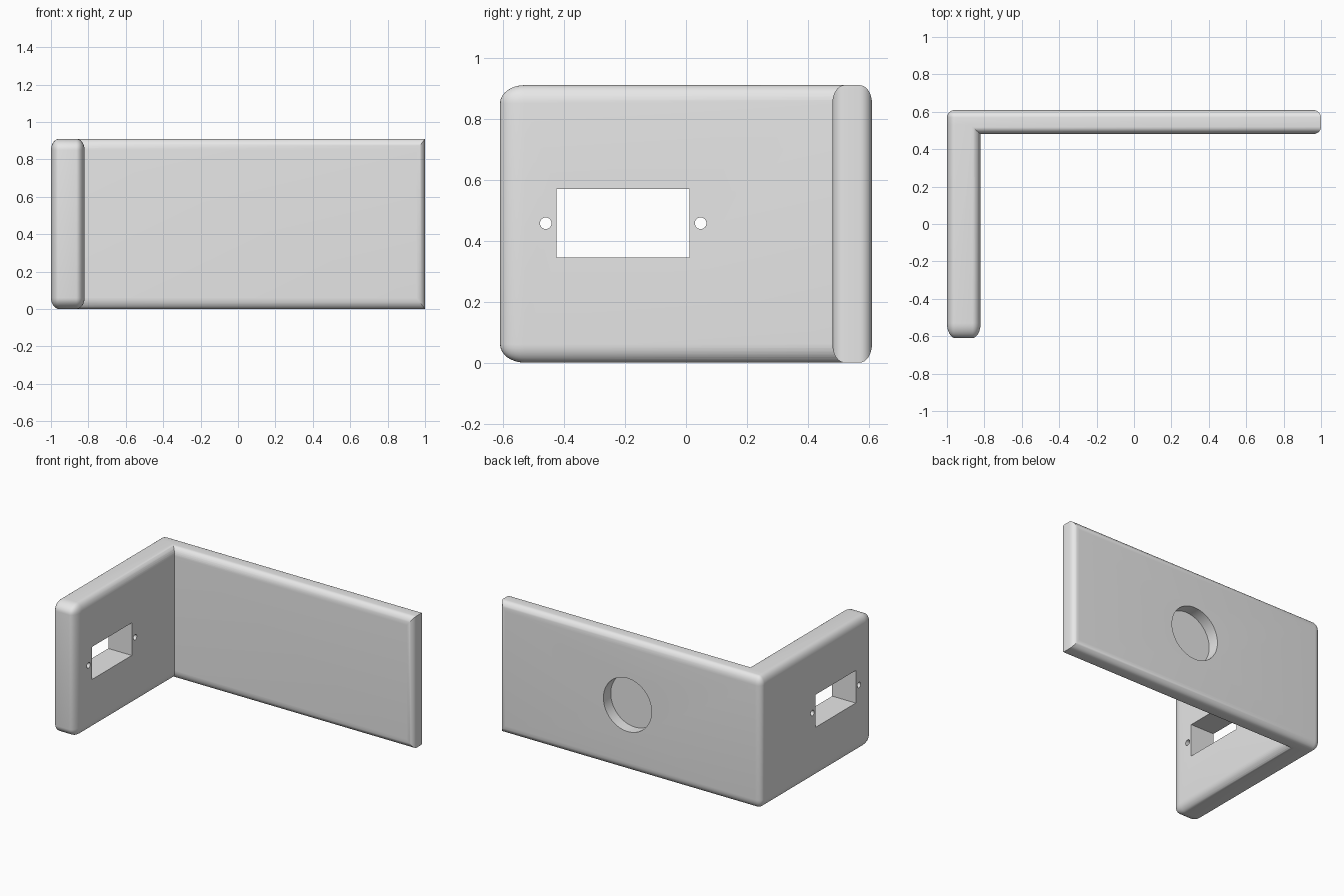
import bpy, bmesh, math
from mathutils import Matrix, Vector

if "Cube" in bpy.data.objects:
    bpy.data.objects.remove(bpy.data.objects["Cube"])

grey = bpy.data.materials.new("plain_grey")
grey.diffuse_color = (0.8, 0.8, 0.8, 1)
grey.use_nodes = True
grey.node_tree.nodes["Principled BSDF"].inputs["Base Color"].default_value = grey.diffuse_color


def make_object(name, bm):
    bmesh.ops.recalc_face_normals(bm, faces=bm.faces)
    mesh = bpy.data.meshes.new(name)
    bm.to_mesh(mesh)
    bm.free()
    mesh.materials.append(grey)
    ob = bpy.data.objects.new(name, mesh)
    bpy.context.collection.objects.link(ob)
    return ob


def box(name, lo, hi, rounding=None, keep=None):
    """Box between two corners; chosen edges get an elliptical rounding."""
    lo, hi = Vector(lo), Vector(hi)
    bm = bmesh.new()
    bmesh.ops.create_cube(bm, size=1)
    for v in bm.verts:
        v.co = [lo[i] + (v.co[i] + 0.5) * (hi[i] - lo[i]) for i in range(3)]
    if rounding:
        edges = [e for e in bm.edges if keep(e.verts[0].co, e.verts[1].co)]
        for v in bm.verts:
            v.co = [v.co[i] / rounding[i] for i in range(3)]
        bmesh.ops.bevel(bm, geom=edges, offset=1, segments=8,
                        profile=0.5, affect='EDGES')
        for v in bm.verts:
            v.co = [v.co[i] * rounding[i] for i in range(3)]
    return make_object(name, bm)


def cylinder(name, centre, radius, depth, axis, sides):
    turn = Matrix.Rotation(math.pi / 2, 4, axis)
    bm = bmesh.new()
    bmesh.ops.create_cone(bm, cap_ends=True, segments=sides, radius1=radius,
                          radius2=radius, depth=depth,
                          matrix=Matrix.Translation(centre) @ turn)
    return make_object(name, bm)


def combine(target, other, operation):
    bpy.context.view_layer.objects.active = target
    mod = target.modifiers.new("join", 'BOOLEAN')
    mod.operation = operation
    mod.solver = 'EXACT'
    mod.object = other
    bpy.ops.object.modifier_apply(modifier=mod.name)
    bpy.data.objects.remove(other)


# Long back plate: the short edges at its free end stay square
bracket = box("corner_bracket", (-1, 0.48, 0), (1, 0.61, 0.91),
              (0.045, 0.04, 0.06),
              lambda a, b: not (a.x > 0 and b.x > 0 and abs(a.y - b.y) > 0.01))

# Side plate: rounded all over except where it runs into the back plate
side = box("side_plate", (-1, -0.61, 0), (-0.82, 0.53, 0.91),
           (0.045, 0.08, 0.06),
           lambda a, b: not (a.y > 0 and b.y > 0))
combine(bracket, side, 'UNION')

# Rectangular window and its two screw holes
combine(bracket, box("window_cutter", (-1.2, -0.425, 0.345), (-0.6, 0.012, 0.57)),
        'DIFFERENCE')
for y in (-0.46, 0.048):
    combine(bracket, cylinder("screw_hole_cutter", (-0.91, y, 0.457),
                              0.019, 0.5, 'Y', 24), 'DIFFERENCE')

# Blind round recess in the back face
combine(bracket, cylinder("recess_cutter", (0.02, 0.63, 0.455),
                          0.184, 0.2, 'X', 64), 'DIFFERENCE')

# Smooth shading with sharp cut edges
bpy.ops.object.select_all(action='DESELECT')
bracket.select_set(True)
bpy.context.view_layer.objects.active = bracket
bpy.ops.object.shade_smooth_by_angle(angle=math.radians(30))
